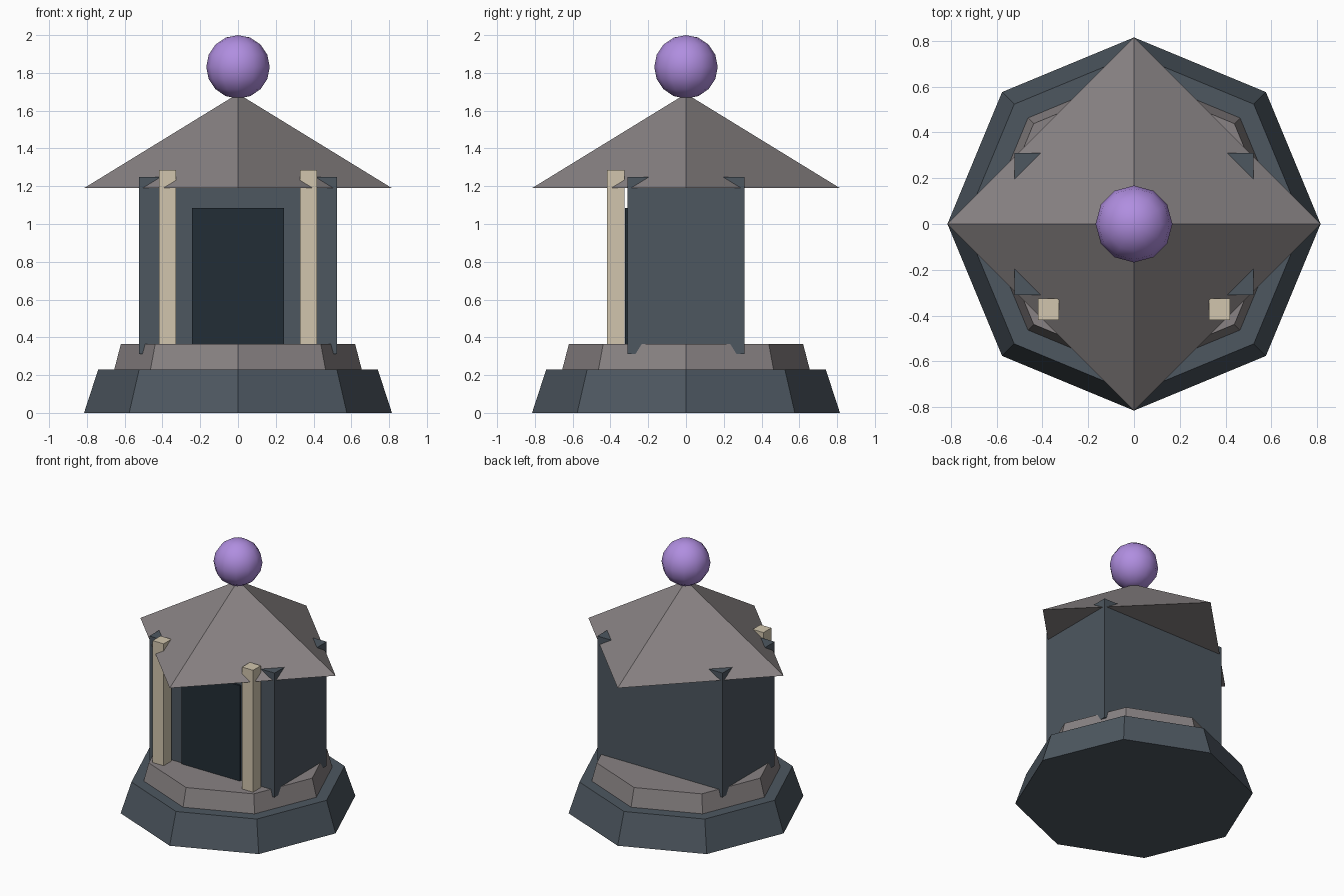
import bpy, math

if "Cube" in bpy.data.objects:
    bpy.data.objects.remove(bpy.data.objects["Cube"])


def material(name, hex_code):
    # sRGB hex to linear diffuse colour
    m = bpy.data.materials.new(name)
    rgb = [int(hex_code[i:i + 2], 16) / 255 for i in (0, 2, 4)]
    lin = [c / 12.92 if c <= 0.04045 else ((c + 0.055) / 1.055) ** 2.4 for c in rgb]
    m.diffuse_color = (*lin, 1)
    m.use_nodes = True
    m.node_tree.nodes["Principled BSDF"].inputs["Base Color"].default_value = m.diffuse_color
    return m


slate = material("slate_blue", "4d5760")
stone = material("warm_grey", "888283")
cream = material("cream", "d1c5ad")
dark = material("dark_navy", "222d36")
purple = material("purple", "b08ee0")


def finish(name, mat):
    ob = bpy.context.object
    ob.name = name
    ob.data.materials.append(mat)
    return ob


def box(name, mat, x, y, z):
    # Box from (min, max) ranges
    bpy.ops.mesh.primitive_cube_add(size=1, location=[sum(r) / 2 for r in (x, y, z)])
    ob = finish(name, mat)
    ob.scale = [r[1] - r[0] for r in (x, y, z)]
    bpy.ops.object.transform_apply(location=False, rotation=False, scale=True)
    return ob


def taper(name, mat, sides, r1, r2, z1, z2):
    # Tapered prism with corners on the x and y axes
    bpy.ops.mesh.primitive_cone_add(vertices=sides, radius1=r1, radius2=r2,
                                    depth=z2 - z1, location=(0, 0, (z1 + z2) / 2))
    return finish(name, mat)


# Stepped octagonal plinth
taper("plinth_lower", slate, 8, 0.815, 0.74, 0, 0.23)
taper("plinth_upper", stone, 8, 0.655, 0.62, 0.23, 0.365)

# Chamber with doorway panel
box("chamber", slate, (-0.523, 0.523), (-0.31, 0.31), (0.312, 1.25))
box("doorway", dark, (-0.243, 0.243), (-0.324, -0.30), (0.35, 1.085))

# Front posts
for side, s in (("left", -1), ("right", 1)):
    cx = s * 0.373
    box("front_post_" + side, cream, (cx - 0.046, cx + 0.046),
        (-0.419, -0.326), (0.355, 1.285))

# Pyramid roof
taper("roof", stone, 4, 0.815, 0, 1.19, 1.69)

# Orb on the peak
bpy.ops.mesh.primitive_uv_sphere_add(segments=12, ring_count=8, radius=0.168,
                                     location=(0, 0, 1.832))
finish("orb", purple)
bpy.ops.object.shade_smooth()
